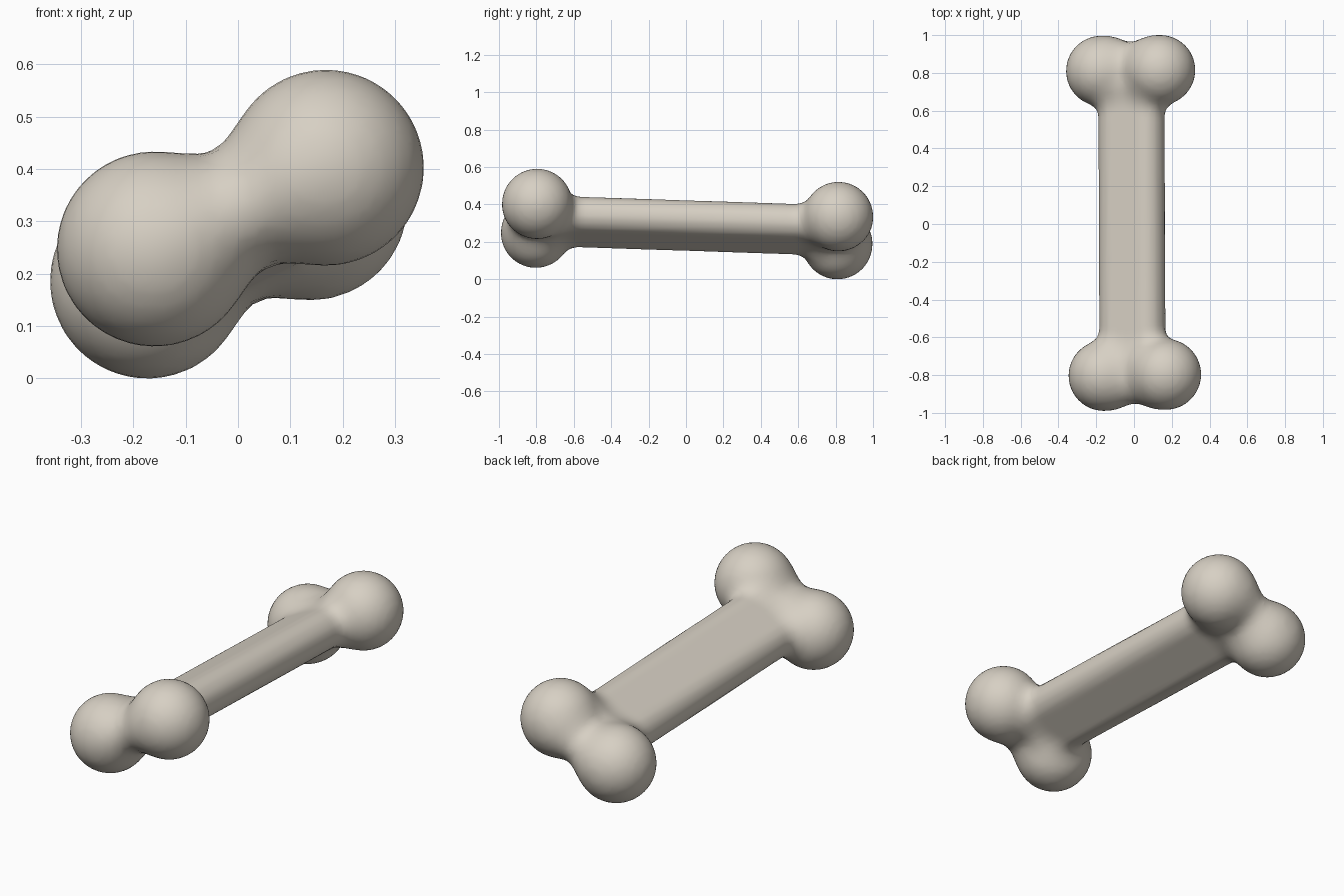
import bpy, bmesh, math
from mathutils import Vector, Matrix

if "Cube" in bpy.data.objects:
    bpy.data.objects.remove(bpy.data.objects["Cube"])

TILT = math.radians(25.5)
AX_U = Vector((math.cos(TILT), 0, math.sin(TILT)))    # wide direction of the bone
AX_W = Vector((-math.sin(TILT), 0, math.cos(TILT)))   # thin direction
# knobs: centre and radius, two pairs
KNOBS = [(Vector((-0.160, -0.803, 0.2475)), 0.186), (Vector((0.168, -0.796, 0.403)), 0.187),
         (Vector((-0.173, 0.810, 0.186)), 0.186), (Vector((0.139, 0.815, 0.335)), 0.185)]
NECKS = [(KNOBS[0][0] + KNOBS[1][0]) / 2, (KNOBS[2][0] + KNOBS[3][0]) / 2]


def blend(a, b, k):
    h = max(k - abs(a - b), 0) / k
    return min(a, b) - h * h * k / 4


def shaft_axis(y):
    return Vector((-0.011 - 0.004 * y, y, 0.287 - 0.033 * y))


def distance(p):
    # one end: two knobs joined by an oval neck
    i = 0 if p.y < 0 else 1
    (c0, r0), (c1, r1) = KNOBS[2 * i], KNOBS[2 * i + 1]
    q = p - NECKS[i]
    neck = Vector((max(abs(q.dot(AX_U)) - 0.1, 0), q.y * 0.118 / 0.152, q.dot(AX_W))).length - 0.118
    d = blend((p - c0).length - r0, (p - c1).length - r1, 0.04)
    d = blend(d, neck, 0.05)
    # shaft: flattened rod
    q = p - shaft_axis(p.y)
    rod = Vector((max(abs(q.dot(AX_U)) - 0.085, 0), max(abs(p.y) - 0.7, 0), q.dot(AX_W))).length - 0.098
    return blend(d, rod, 0.07)


# rough union of primitives
bm = bmesh.new()
for c, r in KNOBS:
    bmesh.ops.create_icosphere(bm, subdivisions=4, radius=r, matrix=Matrix.Translation(c))
for c in NECKS:
    bmesh.ops.create_icosphere(bm, subdivisions=4, radius=0.135, matrix=Matrix.Translation(c))
rot = Matrix.Rotation(-TILT, 4, 'Y')
lean = Matrix.Rotation(-math.atan(0.033), 4, 'X')
bmesh.ops.create_cube(bm, size=1, matrix=Matrix.Translation(shaft_axis(0)) @ lean @ rot
                      @ Matrix.Diagonal((0.32, 1.5, 0.19, 1)))
rough = bpy.data.meshes.new("bone_rough")
bm.to_mesh(rough)
bm.free()
bone = bpy.data.objects.new("bone", rough)
bpy.context.collection.objects.link(bone)
mod = bone.modifiers.new("fuse", 'REMESH')
mod.mode = 'VOXEL'
mod.voxel_size = 0.022
deps = bpy.context.evaluated_depsgraph_get()
mesh = bpy.data.meshes.new_from_object(bone.evaluated_get(deps))
bone.modifiers.clear()
bone.data = mesh

# pull the skin onto the smoothly blended shape
E = 0.002
STEPS = [Vector((E, 0, 0)), Vector((0, E, 0)), Vector((0, 0, E))]
for v in mesh.vertices:
    p = v.co.copy()
    for _ in range(4):
        d = distance(p)
        g = Vector([(distance(p + s) - d) / E for s in STEPS])
        if g.length_squared > 0.05:
            p -= g * (d / g.length_squared)
    v.co = p

# seat it on the ground
low = min(v.co.z for v in mesh.vertices)
for v in mesh.vertices:
    v.co.z -= low

mat = bpy.data.materials.new("bone_beige")
mat.diffuse_color = (0.68, 0.63, 0.55, 1)
mat.use_nodes = True
mat.node_tree.nodes["Principled BSDF"].inputs["Base Color"].default_value = mat.diffuse_color
mesh.materials.clear()
mesh.materials.append(mat)
for f in mesh.polygons:
    f.use_smooth = True
    f.material_index = 0
